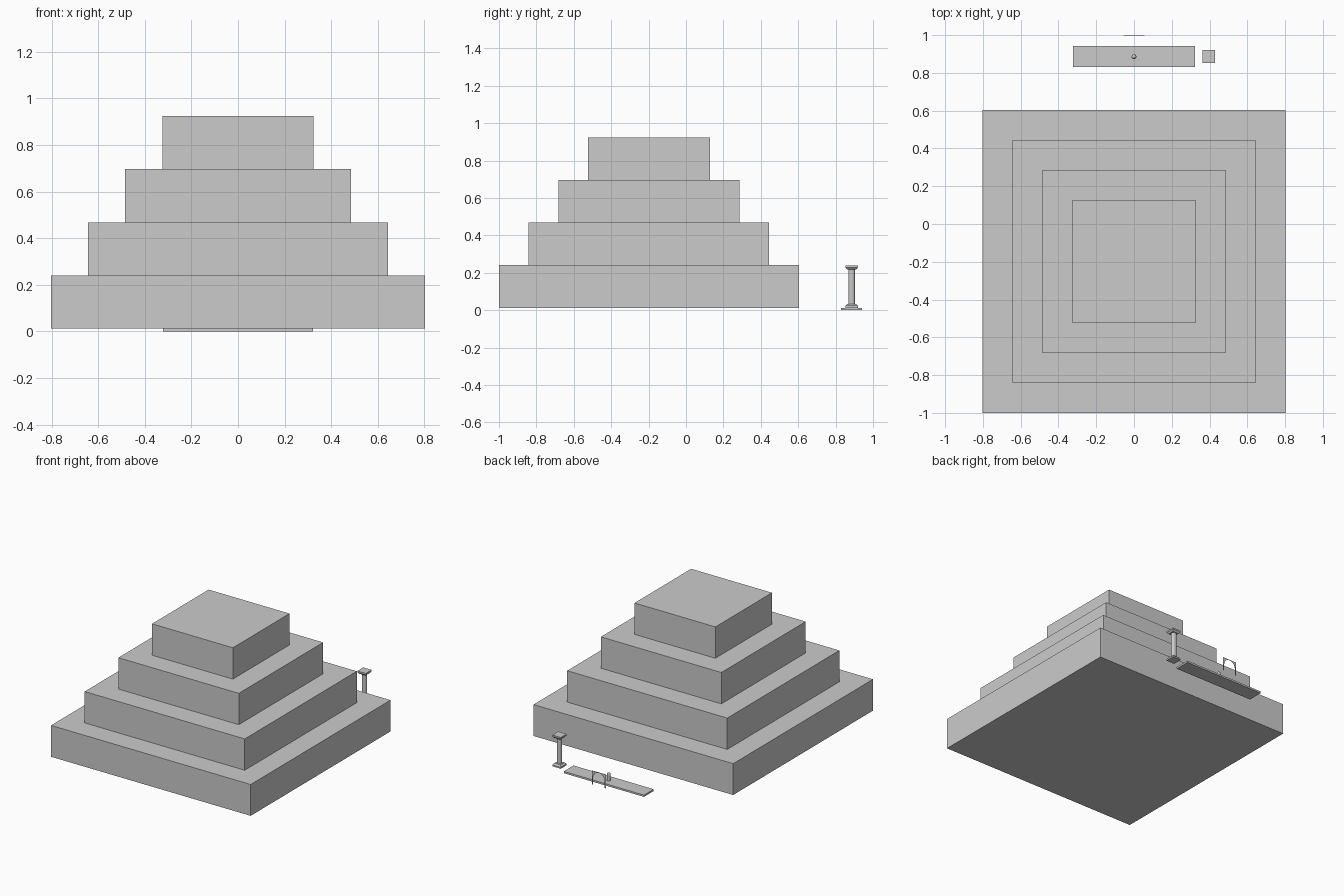
import bpy, bmesh, math

if "Cube" in bpy.data.objects:
    bpy.data.objects.remove(bpy.data.objects["Cube"])

CY = 0.886      # centre line of the small parts behind the pyramid
Z0 = 0.013      # ground level of everything but the slab


def finish(name, bm):
    bmesh.ops.recalc_face_normals(bm, faces=bm.faces)
    me = bpy.data.meshes.new(name)
    bm.to_mesh(me)
    bm.free()
    ob = bpy.data.objects.new(name, me)
    bpy.context.collection.objects.link(ob)
    return ob


def stack(name, cx, cy, profile, sides):
    """Closed solid from (radius, z) rings; four sides means half-width."""
    bm = bmesh.new()
    k = math.sqrt(2) if sides == 4 else 1
    rings = []
    for r, z in profile:
        rings.append([bm.verts.new((
            cx + r * k * math.cos(2 * math.pi * (i + 0.5) / sides),
            cy + r * k * math.sin(2 * math.pi * (i + 0.5) / sides), z))
            for i in range(sides)])
    for a, b in zip(rings, rings[1:]):
        for i in range(sides):
            j = (i + 1) % sides
            bm.faces.new((a[i], a[j], b[j], b[i]))
    bm.faces.new(rings[0])
    bm.faces.new(rings[-1])
    return finish(name, bm)


# stepped pyramid
for i in range(4):
    h = 0.802 - 0.159 * i
    z = Z0 + 0.2277 * i
    stack(f"pyramid_tier_{i + 1}", 0, -0.198, [(h, z), (h, z + 0.2277)], 4)

# long low slab
slab = stack("slab", 0, CY, [(1, 0), (1, Z0)], 4)
for v in slab.data.vertices:
    v.co.x *= 0.322
    v.co.y = CY + (v.co.y - CY) * 0.056

# column with square base and capital
CX = 0.396
stack("column_base", CX, CY, [(0.034, Z0), (0.034, 0.024), (0.024, 0.034)], 4)
stack("column_shaft", CX, CY, [(0.018, 0.03), (0.018, 0.225)], 12)
stack("column_capital", CX, CY, [(0.024, 0.218), (0.034, 0.229), (0.034, 0.24)], 4)

# small domed post on the slab
stack("post", 0, CY, [(0.013, Z0), (0.013, 0.055), (0.011, 0.063),
                      (0.007, 0.068), (0.002, 0.07)], 12)

# thin panel with an arched opening
W, R, TOP, SPRING, N = 0.056, 0.047, 0.113, 0.062, 16
inner = [(R, Z0)]
outer = [(W, Z0)]
for i in range(N + 1):
    a = math.pi * i / N
    c, s = math.cos(a), math.sin(a)
    inner.append((R * c, SPRING + R * s))
    m = max(abs(c), s)
    outer.append((W * c / m, SPRING + (TOP - SPRING) * s / m))
inner.append((-R, Z0))
outer.append((-W, Z0))
bm = bmesh.new()
pi = [bm.verts.new((x, 0.9985, z)) for x, z in inner]
po = [bm.verts.new((x, 0.9985, z)) for x, z in outer]
for i in range(len(pi) - 1):
    bm.faces.new((pi[i], po[i], po[i + 1], pi[i + 1]))
ext = bmesh.ops.extrude_face_region(bm, geom=bm.faces[:])
for v in ext["geom"]:
    if isinstance(v, bmesh.types.BMVert):
        v.co.y = 1.0
finish("arch_panel", bm)
